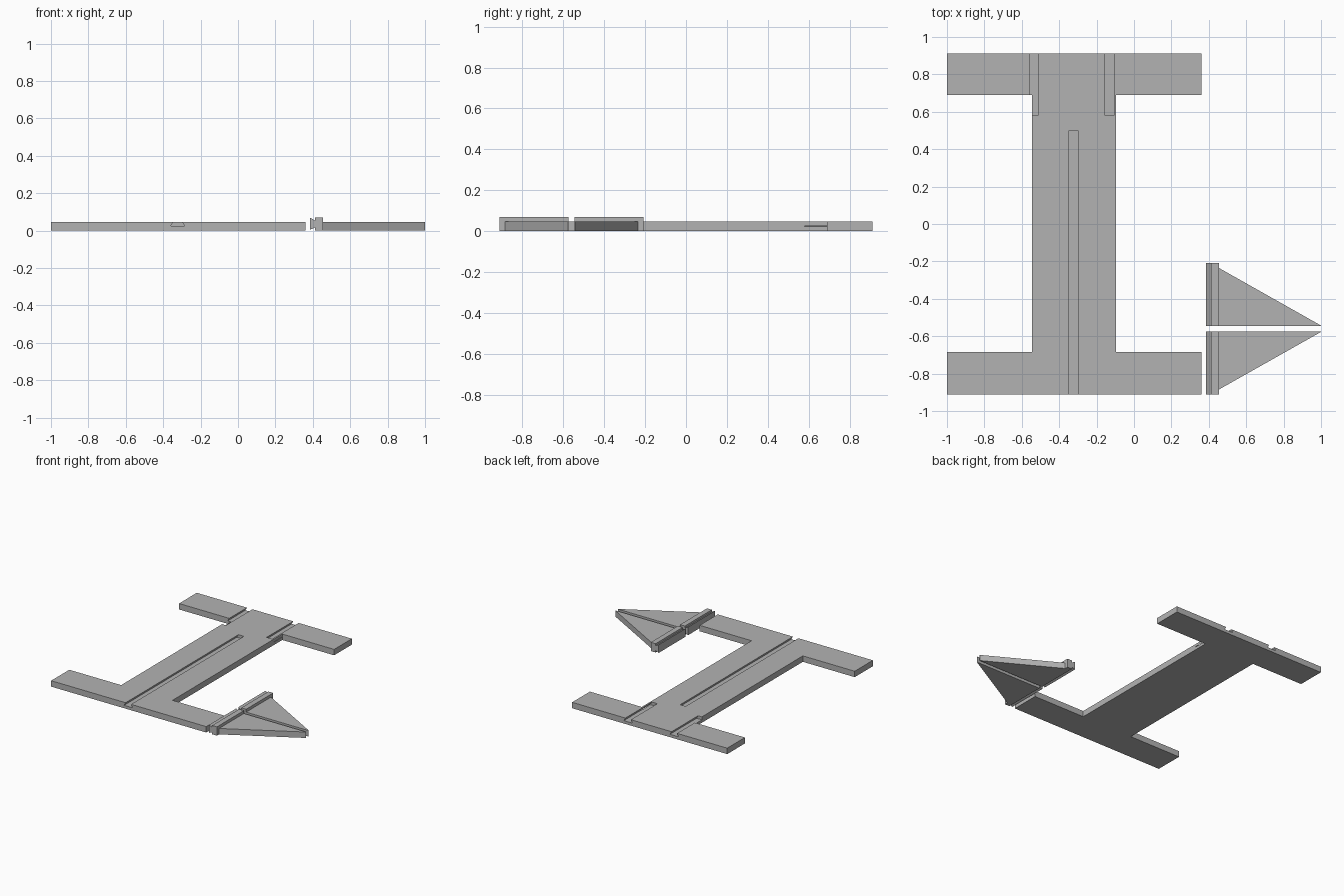
import bpy

cube = bpy.data.objects.get("Cube")
if cube:
    bpy.data.objects.remove(cube, do_unlink=True)

grey = bpy.data.materials.new("plain_grey")
grey.use_nodes = True
grey.diffuse_color = (0.45, 0.45, 0.45, 1)
grey.node_tree.nodes["Principled BSDF"].inputs["Base Color"].default_value = grey.diffuse_color


def prism(name, profile, axis, lo, hi):
    """Extrude a 2D profile: (x, y) along z, or (x, z) along y."""
    def place(p, t):
        return (p[0], p[1], t) if axis == "z" else (p[0], t, p[1])
    n = len(profile)
    verts = [place(p, t) for t in (lo, hi) for p in profile]
    faces = [list(range(n))[::-1], list(range(n, 2 * n))]
    faces += [[i, (i + 1) % n, n + (i + 1) % n, n + i] for i in range(n)]
    if axis == "y":
        faces = [f[::-1] for f in faces]
    mesh = bpy.data.meshes.new(name)
    mesh.from_pydata(verts, [], faces)
    mesh.materials.append(grey)
    obj = bpy.data.objects.new(name, mesh)
    bpy.context.collection.objects.link(obj)
    return obj


THICK = 0.047
MID = -0.32

# Base plate: I-shaped outline, built from its right half and mirrored
half = [(0.68, -0.912), (0.68, -0.685), (0.225, -0.685),
        (0.225, 0.69), (0.68, 0.69), (0.68, 0.912)]
outline = [(MID + x, y) for x, y in half] + [(MID - x, y) for x, y in reversed(half)]
plate = prism("base_plate", outline, "z", 0, THICK)


# Dovetail slots: wide at the floor, narrow at the top, open at one end
def cut_slot(x, y0, y1):
    floor, wide, narrow = 0.023, 0.0375, 0.024
    section = [(x - wide, floor), (x + wide, floor), (x + narrow, THICK),
               (x + narrow, 0.1), (x - narrow, 0.1), (x - narrow, THICK)]
    cutter = prism("slot_cutter", section, "y", y0, y1)
    cutter.hide_render = True
    mod = plate.modifiers.new("slot", "BOOLEAN")
    mod.operation = "DIFFERENCE"
    mod.solver = "EXACT"
    mod.object = cutter
    bpy.context.view_layer.objects.active = plate
    bpy.ops.object.modifier_apply(modifier=mod.name)
    bpy.data.objects.remove(cutter, do_unlink=True)


cut_slot(-0.323, -1, 0.5)
for x in (-0.536, -0.131):
    cut_slot(x, 0.58, 1)

# Two mirrored fins, each with a mounting rail and dovetail tongue
rail = [(0.385, 0.004), (0.412, 0.016), (0.412, 0), (0.454, 0),
        (0.454, 0.07), (0.412, 0.07), (0.412, 0.054), (0.385, 0.068)]
CENTRE = -0.56
for side, s in (("rear", 1), ("front", -1)):
    near, far = CENTRE + s * 0.014, CENTRE + s * 0.352
    prism(side + "_fin_rail", rail, "y", min(near, far), max(near, far))
    tri = [(0.454, near), (1, near), (1, near + s * 0.003), (0.454, CENTRE + s * 0.325)]
    prism(side + "_fin", tri[::s], "z", 0, THICK)
